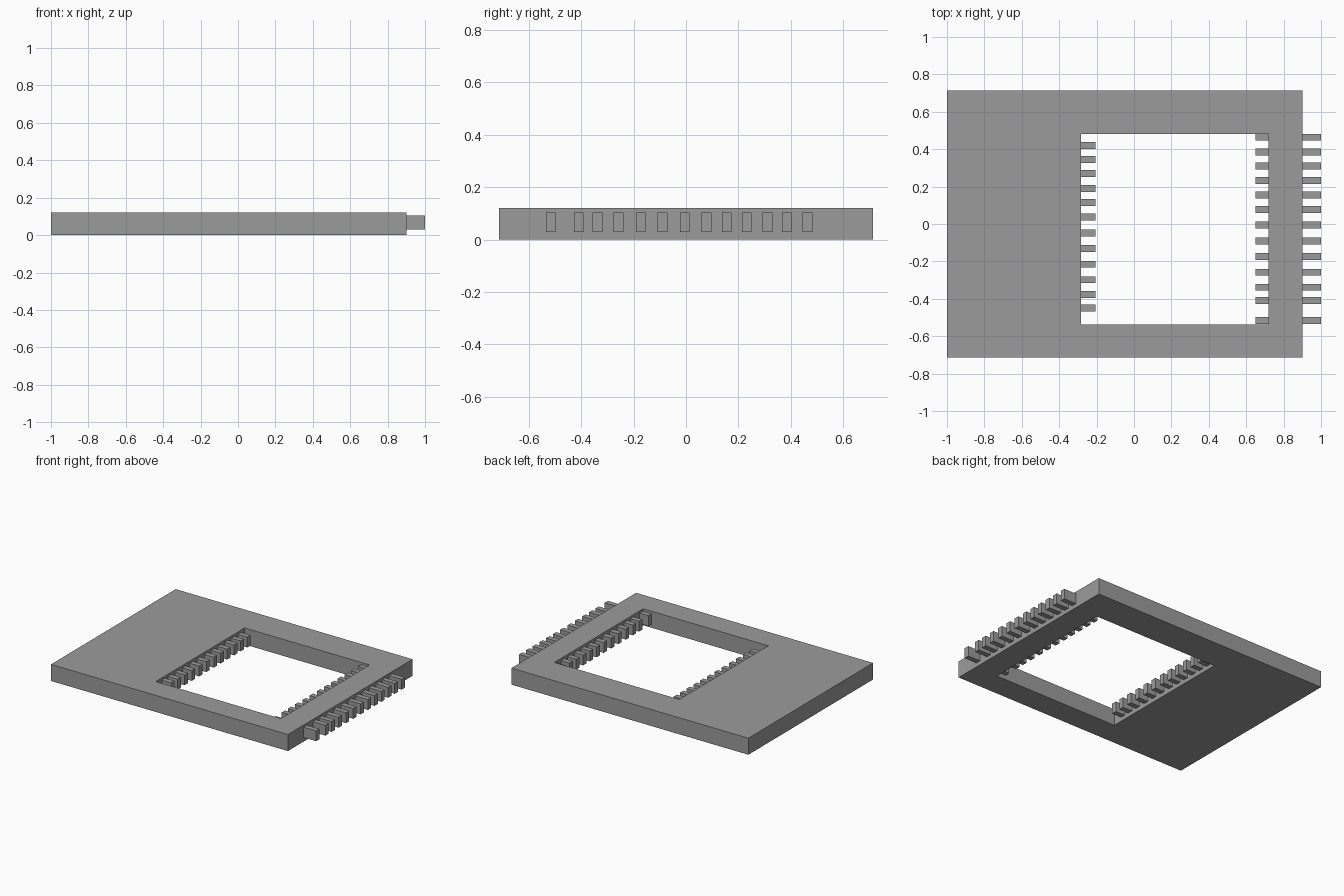
import bpy
import bmesh
from mathutils import Matrix

cube = bpy.data.objects.get("Cube")
if cube:
    bpy.data.objects.remove(cube, do_unlink=True)

grey = bpy.data.materials.new("mid_grey")
grey.use_nodes = True
grey.diffuse_color = (0.33, 0.33, 0.33, 1)
grey.node_tree.nodes["Principled BSDF"].inputs["Base Color"].default_value = grey.diffuse_color


def make_object(name, bm):
    bmesh.ops.recalc_face_normals(bm, faces=bm.faces)
    mesh = bpy.data.meshes.new(name)
    bm.to_mesh(mesh)
    bm.free()
    mesh.materials.append(grey)
    obj = bpy.data.objects.new(name, mesh)
    bpy.context.collection.objects.link(obj)
    return obj


def add_box(bm, x0, x1, y0, y1, z0, z1):
    centre = Matrix.Translation(((x0 + x1) / 2, (y0 + y1) / 2, (z0 + z1) / 2))
    size = Matrix.Diagonal((x1 - x0, y1 - y0, z1 - z0, 1))
    bmesh.ops.create_cube(bm, size=1, matrix=centre @ size)


def teeth(name, x0, x1, centres):
    """Row of equal rectangular teeth along y."""
    bm = bmesh.new()
    for y in centres:
        add_box(bm, x0, x1, y - 0.0185, y + 0.0185, 0.029, 0.104)
    return make_object(name, bm)


# Flat plate with an off-centre rectangular window, built as one closed ring
THICKNESS = 0.12


def corners(bm, x0, x1, y0, y1, z):
    return [bm.verts.new((x, y, z)) for x, y in ((x0, y0), (x1, y0), (x1, y1), (x0, y1))]


bm = bmesh.new()
loops = []
for bounds in ((-1, 0.9, -0.714, 0.714), (-0.283, 0.72, -0.538, 0.48)):
    loops.append([corners(bm, *bounds, z) for z in (0, THICKNESS)])
(outer_low, outer_high), (inner_low, inner_high) = loops
for a, b in ((outer_low, outer_high), (outer_high, inner_high),
             (inner_high, inner_low), (inner_low, outer_low)):
    for i in range(4):
        j = (i + 1) % 4
        bm.faces.new((a[i], a[j], b[j], b[i]))
make_object("plate", bm)

# Teeth on the narrow side, outside the plate and inside the window
narrow_side = (-0.515, -0.409, -0.338, -0.258, -0.173, -0.09, -0.005,
               0.078, 0.155, 0.232, 0.311, 0.385, 0.464)
teeth("outer_teeth", 0.9, 1.0, narrow_side)
teeth("window_teeth_narrow_side", 0.65, 0.72, narrow_side)

# Teeth on the wide side of the window
wide_side = (-0.45, -0.378, -0.298, -0.215, -0.13, -0.048,
             0.037, 0.115, 0.19, 0.27, 0.345, 0.42)
teeth("window_teeth_wide_side", -0.283, -0.207, wide_side)
